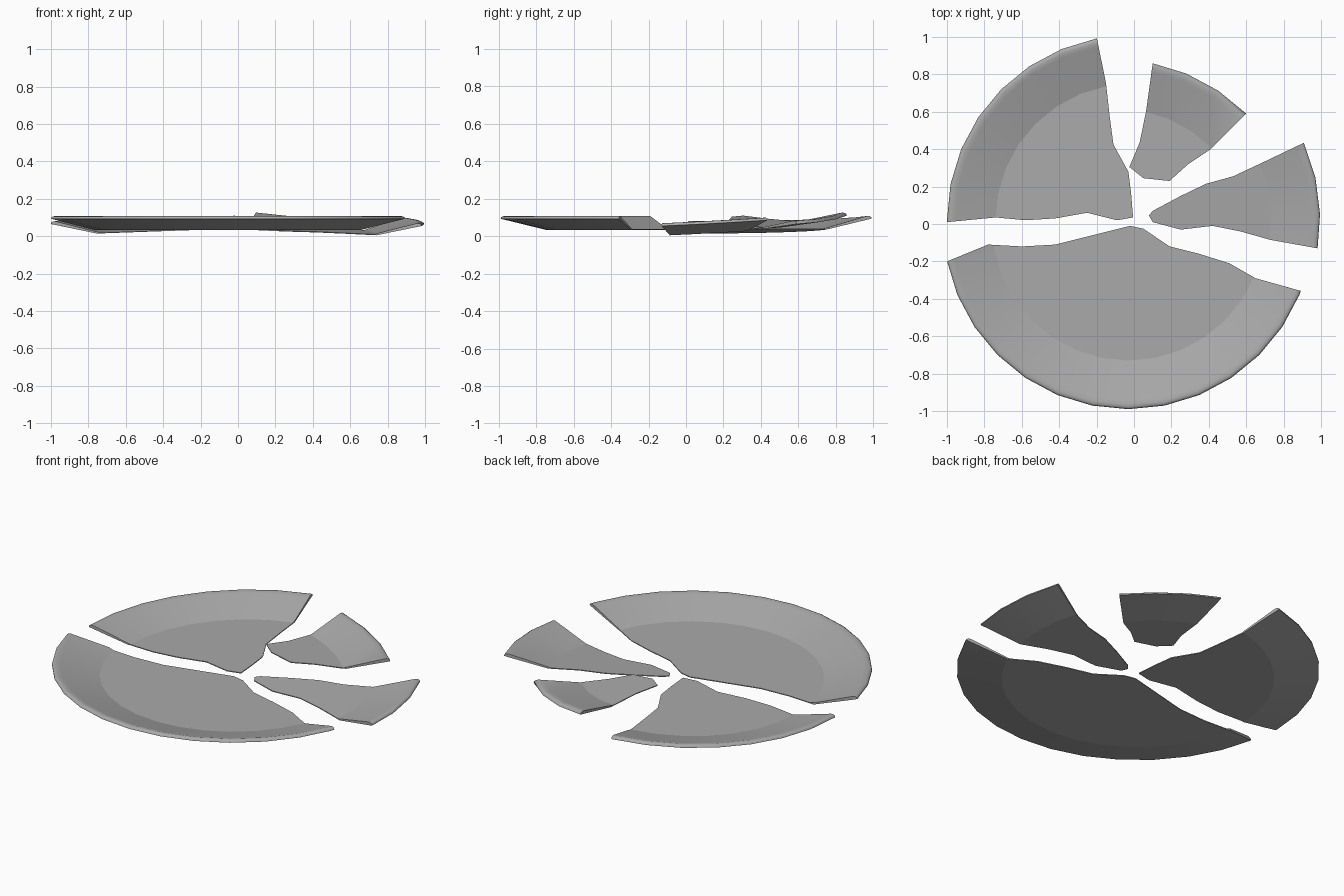
import bpy
import bmesh
from math import radians, cos, sin, atan2, tau
from mathutils import Matrix, Vector

if "Cube" in bpy.data.objects:
    bpy.data.objects.remove(bpy.data.objects["Cube"])

SIDES = 32
FLOOR_RADIUS, FOOT_RADIUS = 0.73, 0.745

# Half section of the plate: floor, sloping rim, rounded lip, underside
SECTION = [(FLOOR_RADIUS, 0.005), (0.945, 0.068), (0.966, 0.074), (0.98, 0.073),
           (0.988, 0.068), (0.99, 0.06), (FOOT_RADIUS, 0)]


def make_material(name, colour):
    mat = bpy.data.materials.new(name)
    mat.use_nodes = True
    mat.diffuse_color = colour
    mat.node_tree.nodes["Principled BSDF"].inputs["Base Color"].default_value = colour
    return mat


glaze = make_material("grey glaze", (0.4, 0.4, 0.4, 1))


def add_object(name, bm):
    bmesh.ops.recalc_face_normals(bm, faces=bm.faces)
    mesh = bpy.data.meshes.new(name)
    bm.to_mesh(mesh)
    bm.free()
    obj = bpy.data.objects.new(name, mesh)
    bpy.context.scene.collection.objects.link(obj)
    return obj


def make_plate(name, centre, turn):
    """Whole plate, lathed from the section and capped by two flat discs."""
    bm = bmesh.new()
    rings = []
    for radius, z in SECTION:
        angles = [tau * i / SIDES + radians(turn) for i in range(SIDES)]
        rings.append([bm.verts.new((centre[0] + radius * cos(a),
                                    centre[1] + radius * sin(a), z)) for a in angles])
    for low, high in zip(rings, rings[1:]):
        for i in range(SIDES):
            j = (i + 1) % SIDES
            bm.faces.new((low[i], low[j], high[j], high[i]))
    bm.faces.new(rings[0])
    bm.faces.new(rings[-1])
    return add_object(name, bm)


def make_cutter(name, centre, crack):
    """Prism bounded by the crack line and a wide arc outside the rim."""
    middle = Vector(centre)
    first, last = (Vector(p) - middle for p in (crack[0], crack[-1]))
    start = atan2(first.y, first.x)
    sweep = (atan2(last.y, last.x) - start) % tau
    outline = [Vector(p) for p in crack]
    steps = 8
    for i in range(steps + 1):
        angle = start + sweep * (1 - i / steps)
        outline.append(middle + Vector((cos(angle), sin(angle))) * 1.6)
    bm = bmesh.new()
    base = bm.faces.new([bm.verts.new((p.x, p.y, -1)) for p in outline])
    top = bmesh.ops.extrude_face_region(bm, geom=[base])["geom"]
    moved = [v for v in top if isinstance(v, bmesh.types.BMVert)]
    bmesh.ops.translate(bm, verts=moved, vec=(0, 0, 2))
    return add_object(name, bm)


def make_shard(name, centre, turn, tilt, height, crack):
    """Break one piece out of a plate and rest it at a slight tilt."""
    shard = make_plate(name, centre, turn)
    cutter = make_cutter(name + "_cutter", centre, crack)
    cutter.hide_render = True
    cut = shard.modifiers.new("break", "BOOLEAN")
    cut.operation, cut.solver, cut.object = "INTERSECT", "EXACT", cutter
    bpy.ops.object.select_all(action="DESELECT")
    shard.select_set(True)
    bpy.context.view_layer.objects.active = shard
    bpy.ops.object.modifier_apply(modifier=cut.name)
    bpy.data.objects.remove(cutter)

    bm = bmesh.new()
    bm.from_mesh(shard.data)
    # Smooth lip and rim, with crisp floor creases and broken edges
    for face in bm.faces:
        face.smooth = True
    for edge in bm.edges:
        angle = edge.calc_face_angle(0)
        flat = any(f.normal.z ** 2 > 0.9999 for f in edge.link_faces)
        edge.smooth = angle < radians(12) or (angle < radians(50) and not flat)
    lean = Matrix.Identity(4)
    lean[2][0], lean[2][1], lean[2][3] = tilt[0], tilt[1], height
    bm.transform(lean)
    bm.to_mesh(shard.data)
    bm.free()
    shard.data.materials.clear()
    shard.data.materials.append(glaze)
    return shard


# Large front half, lying flat
make_shard("front_shard", (-0.03, 0), 0, (0, 0), 0.033, [
    (-1, -.2), (-.78, -.11), (-.6, -.12), (-.42, -.11), (-.02, -.01), (.05, -.025),
    (.19, -.12), (.35, -.16), (.51, -.21), (.65, -.29), (.9, -.36)])

# Quarter at the back on the right-hand side, dipping outwards
make_shard("back_quarter_shard", (-0.01, 0.02), 0, (.036, 0), 0.041, [
    (-.2, 1), (-.15, .755), (-.13, .575), (-.11, .425), (-.03, .28), (-.015, .16),
    (-.005, .035), (-.09, .02), (-.25, .06), (-.42, .03), (-.58, .02), (-.74, .035),
    (-1, .01)])

# Short rim piece at the back, propped up on its inner end
make_shard("back_rim_shard", (-0.1, -0.11), 0, (-.128, -.07), 0.123, [
    (.6, .59), (.41, .4), (.29, .32), (.19, .23), (.05, .245), (-.025, .305),
    (.03, .435), (.065, .605), (.1, .86)])

# Narrow wedge on the left-hand side, dipping outwards
make_shard("wedge_shard", (0.005, 0.027), 1.5, (-.035, .05), 0.035, [
    (.98, -.13), (.73, -.085), (.57, -.04), (.42, -.01), (.25, -.03), (.1, .01),
    (.08, .045), (.1, .07), (.25, .15), (.385, .215), (.53, .255), (.69, .33),
    (.91, .435)])
